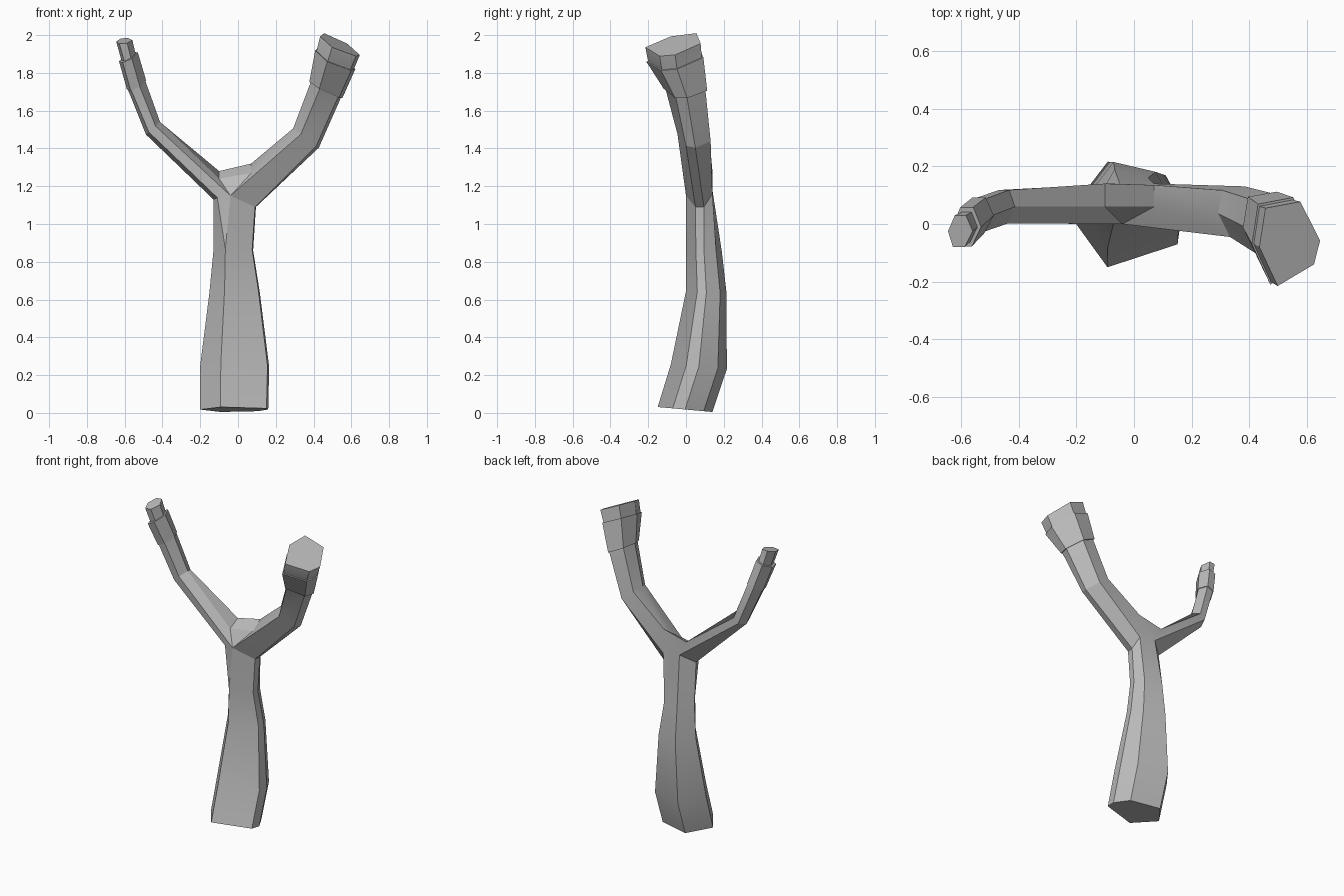
import bpy, bmesh
from math import cos, sin, radians
from mathutils import Vector

cube = bpy.data.objects.get("Cube")
if cube:
    bpy.data.objects.remove(cube)

grey = bpy.data.materials.new("plain grey")
grey.use_nodes = True
grey.diffuse_color = (0.5, 0.5, 0.5, 1)
grey.node_tree.nodes["Principled BSDF"].inputs["Base Color"].default_value = grey.diffuse_color

# Six-sided cross-sections, in units of half width and half depth
HANDLE = [(-.4, -1), (.95, -.45), (1, 0), (.7, .68), (-.4, 1), (-1, .03)]
THICK = [(-1, -.1), (-.4, -1), (.8, -.5), (1, .05), (.35, .95), (-.8, .8)]
THIN = [(-1, 0), (-.35, -1), (.6, -1), (1, 0), (.45, 1), (-.45, 1)]


def ring(bm, profile, centre, width, depth, tilt=0, pitch=0, side=1, grow=1):
    """Place a cross-section, tilted downwards away from the middle."""
    across = Vector((side * cos(radians(tilt)), 0, -sin(radians(tilt)))) * width * grow
    along = Vector((0, 1, pitch)) * depth * grow
    return [bm.verts.new(Vector(centre) + across * a + along * b) for a, b in profile]


def bridge(bm, low, high, skip=None):
    for i in range(len(low)):
        if i != skip:
            j = (i + 1) % len(low)
            bm.faces.new((low[i], low[j], high[j], high[i]))


def loft(bm, rings):
    for low, high in zip(rings, rings[1:]):
        bridge(bm, low, high)


def finish(bm, name):
    bmesh.ops.recalc_face_normals(bm, faces=bm.faces)
    mesh = bpy.data.meshes.new(name)
    bm.to_mesh(mesh)
    bm.free()
    mesh.materials.append(grey)
    obj = bpy.data.objects.new(name, mesh)
    bpy.context.collection.objects.link(obj)
    bpy.ops.object.select_all(action="DESELECT")
    obj.select_set(True)
    bpy.context.view_layer.objects.active = obj
    bpy.ops.object.shade_smooth_by_angle(angle=radians(20))


# Arm stations: centre, half width, half depth, tilt, pitch
left_arm = dict(profile=THICK, side=1, neck=.94,
                elbow=((.36, .045, 1.455), .085, .09, 37, 0),
                band_low=((.465, 0, 1.71), .098, .118, 27, .1),
                band_high=((.515, -.055, 1.87), .118, .155, 26, .2),
                tip=((.54, -.065, 1.945), .117, .15, 26, .2))
right_arm = dict(profile=THIN, side=-1, neck=.75,
                 elbow=((-.45, .06, 1.507), .05, .058, 42, 0),
                 band_low=((-.537, .03, 1.735), .056, .062, 25, .25),
                 band_high=((-.58, -.01, 1.885), .055, .068, 25, .25),
                 tip=((-.602, -.025, 1.97), .043, .055, 5, .25))

# Handle
bm = bmesh.new()
stations = [((-.02, -.005, .018), .18, .145), ((-.018, .068, .245), .183, .148),
            ((-.018, .108, .64), .133, .107), ((-.025, .095, .86), .105, .095)]
handle = [ring(bm, HANDLE, *s, pitch=-.09) for s in stations]
loft(bm, handle)
bm.faces.new(handle[0])

# Fork: the handle opens into the two arms below a flat crest
front, low_front, low_back, back_left, back, low_side, split = [bm.verts.new(p) for p in (
    (-.04, 0, 1.15), (.09, .05, 1.09), (.095, .095, 1.09), (.07, .14, 1.16),
    (-.05, .14, 1.18), (-.13, .08, 1.13), (-.11, .02, 1.14))]
crest = [bm.verts.new(p) for p in ((-.1, .06, 1.24), (.07, .06, 1.27),
                                   (.07, .135, 1.32), (-.1, .14, 1.28))]
waist = handle[-1]
bridge(bm, waist, [front, low_front, low_back, back_left, back, low_side], skip=5)
for face in ((waist[5], waist[0], split, low_side), (waist[0], front, split), crest,
             (crest[0], front, crest[1]), (crest[2], back_left, back, crest[3])):
    bm.faces.new(face)

# Arms and their tips
starts = ((left_arm, [crest[1], front, low_front, low_back, back_left, crest[2]]),
          (right_arm, [crest[0], front, split, low_side, back, crest[3]]))
for arm, start in starts:
    rings = [start]
    for key, grow in (("elbow", 1), ("band_low", .92), ("band_high", arm["neck"]), ("tip", 1)):
        rings.append(ring(bm, arm["profile"], *arm[key], side=arm["side"], grow=grow))
    loft(bm, rings)
    bm.faces.new(rings[-1])
finish(bm, "forked_frame")

# Bands wrapped round the arms
for name, arm in (("left_band", left_arm), ("right_band", right_arm)):
    bm = bmesh.new()
    ends = [ring(bm, arm["profile"], *arm[key], side=arm["side"])
            for key in ("band_low", "band_high")]
    loft(bm, ends)
    for end in ends:
        bm.faces.new(end)
    finish(bm, name)
